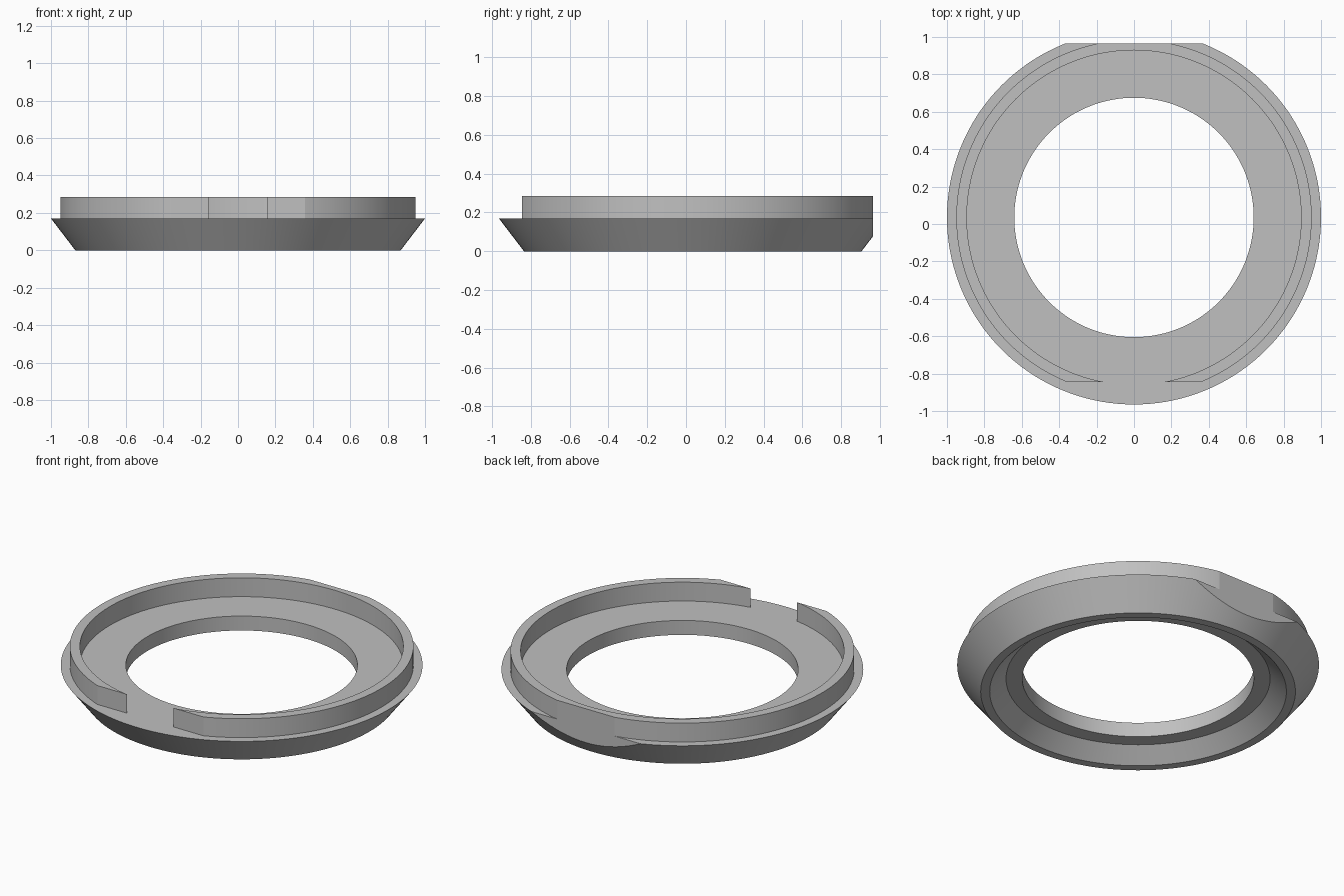
import bpy, bmesh, math
from mathutils import Vector

cube = bpy.data.objects.get("Cube")
if cube:
    bpy.data.objects.remove(cube, do_unlink=True)

SEGMENTS = 144
CENTRE_Y = 0.035
BACK_FLAT = 0.93     # distances from the ring axis
FRONT_FLAT = -0.88
RIM_Z = 0.17

grey = bpy.data.materials.new("plain grey")
grey.use_nodes = True
colour = (0.53, 0.53, 0.53, 1)
grey.diffuse_color = colour
grey.node_tree.nodes["Principled BSDF"].inputs["Base Color"].default_value = colour


def lathe(bm, profile):
    """Sweep a closed (radius, height) outline around the z axis."""
    rings = []
    for i in range(SEGMENTS):
        a = math.tau * i / SEGMENTS
        rings.append([bm.verts.new((r * math.cos(a), r * math.sin(a), z)) for r, z in profile])
    n = len(profile)
    for i, ring in enumerate(rings):
        nxt = rings[(i + 1) % SEGMENTS]
        for j in range(n):
            k = (j + 1) % n
            bm.faces.new((ring[j], nxt[j], nxt[k], ring[k]))


def cut_flat(bm, y):
    """Slice off everything beyond y and cap the cut."""
    geom = bm.verts[:] + bm.edges[:] + bm.faces[:]
    cut = bmesh.ops.bisect_plane(bm, geom=geom, dist=1e-6, plane_co=(0, y, 0),
                                 plane_no=Vector((0, math.copysign(1, y), 0)),
                                 clear_outer=True)["geom_cut"]
    edges = [e for e in cut if isinstance(e, bmesh.types.BMEdge)]
    bmesh.ops.edgenet_fill(bm, edges=edges)


def make_ring(name, profile, flats):
    bm = bmesh.new()
    lathe(bm, profile)
    for y in flats:
        cut_flat(bm, y)
    bmesh.ops.recalc_face_normals(bm, faces=bm.faces[:])
    mesh = bpy.data.meshes.new(name)
    bm.to_mesh(mesh)
    bm.free()
    mesh.materials.append(grey)
    obj = bpy.data.objects.new(name, mesh)
    obj.location.y = CENTRE_Y
    bpy.context.collection.objects.link(obj)
    bpy.ops.object.select_all(action='DESELECT')
    obj.select_set(True)
    bpy.context.view_layer.objects.active = obj
    bpy.ops.object.shade_smooth_by_angle(angle=math.radians(6))
    return obj


# Tapered base with a stepped recess beneath and a flat at the back
make_ring("tapered_base",
          [(0.64, RIM_Z), (1.0, RIM_Z), (0.87, 0), (0.82, 0), (0.73, 0.082), (0.64, 0.082)],
          [BACK_FLAT])

# Raised lip, trimmed at the back and opened by a straight cut at the front
make_ring("raised_lip",
          [(0.894, RIM_Z), (0.95, RIM_Z), (0.95, 0.285), (0.894, 0.285)],
          [BACK_FLAT, FRONT_FLAT])
